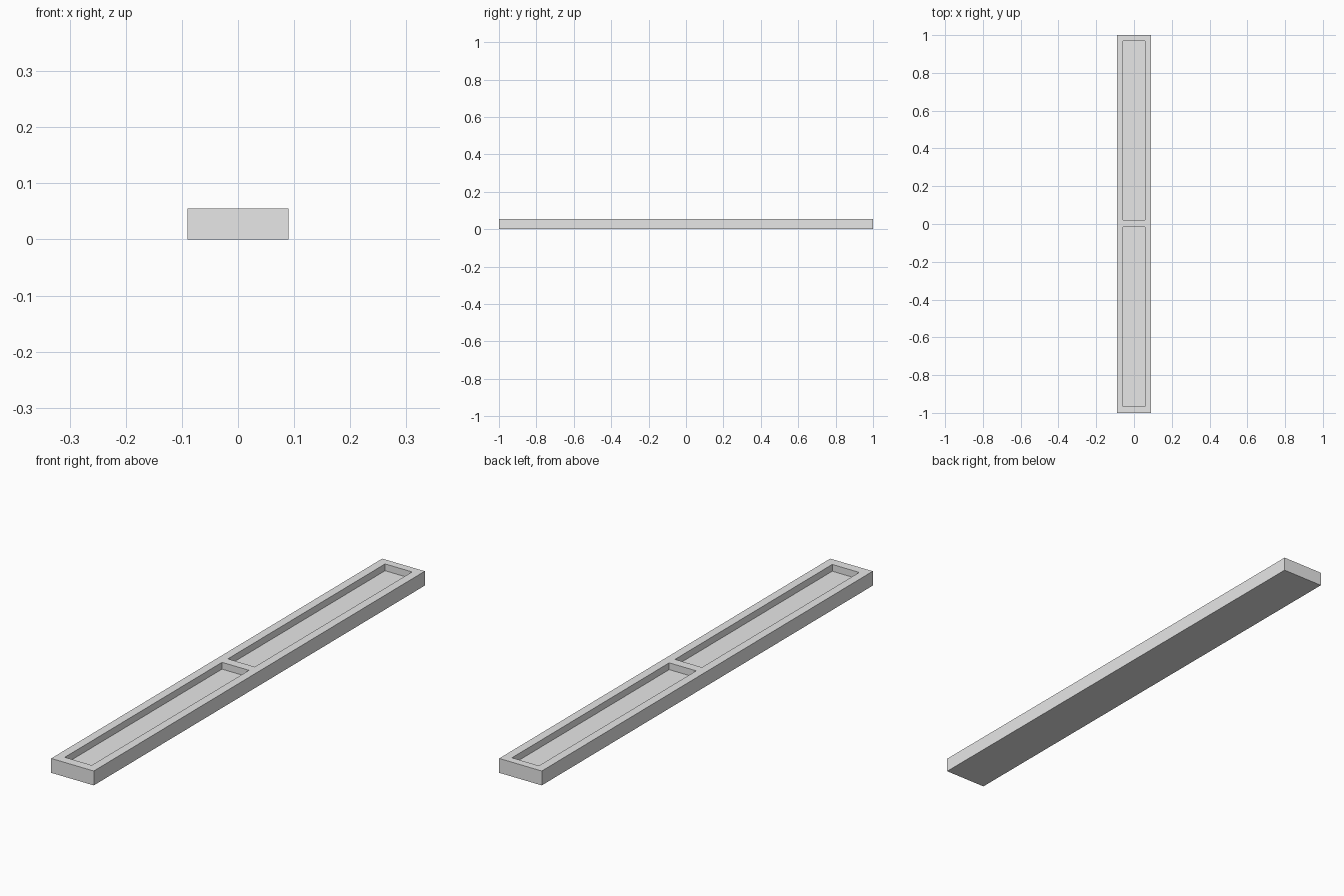
import bpy
import bmesh

cube = bpy.data.objects.get("Cube")
if cube:
    bpy.data.objects.remove(cube, do_unlink=True)

HALF_W, HALF_L, HEIGHT = 0.09, 1.0, 0.055
POCKET_X, FLOOR_Z = 0.057, 0.029
POCKETS = [(-0.965, -0.015), (0.02, 0.97)]

# One plain grey for the whole tray
grey = bpy.data.materials.new("light_grey")
grey.use_nodes = True
colour = (0.8, 0.8, 0.8, 1)
grey.diffuse_color = colour
grey.node_tree.nodes["Principled BSDF"].inputs["Base Color"].default_value = colour

# Grid of cells across the tray, with the pocket cells sunk
xs = [-HALF_W, -POCKET_X, POCKET_X, HALF_W]
ys = [-HALF_L, *POCKETS[0], *POCKETS[1], HALF_L]
bm = bmesh.new()
grid = [[bm.verts.new((x, y, HEIGHT)) for x in xs] for y in ys]
cells = {}
for j in range(len(ys) - 1):
    for i in range(len(xs) - 1):
        cells[i, j] = bm.faces.new((grid[j][i], grid[j][i + 1],
                                    grid[j + 1][i + 1], grid[j + 1][i]))

# Outer walls and underside
rim = [e for e in bm.edges if e.is_boundary]
walls = bmesh.ops.extrude_edge_only(bm, edges=rim)["geom"]
low = [v for v in walls if isinstance(v, bmesh.types.BMVert)]
for v in low:
    v.co.z = 0
bmesh.ops.contextual_create(
    bm, geom=[e for e in bm.edges if all(v in low for v in e.verts)])

# Two long recessed pockets
for j in (1, 3):
    geom = bmesh.ops.extrude_discrete_faces(bm, faces=[cells[1, j]])["faces"]
    for v in geom[0].verts:
        v.co.z = FLOOR_Z

# Merge coplanar cells into clean flat faces
bmesh.ops.dissolve_limit(bm, angle_limit=0.01, verts=bm.verts, edges=bm.edges)
bmesh.ops.recalc_face_normals(bm, faces=bm.faces)
mesh = bpy.data.meshes.new("two_pocket_tray")
bm.to_mesh(mesh)
bm.free()
mesh.materials.append(grey)
tray = bpy.data.objects.new("two_pocket_tray", mesh)
bpy.context.collection.objects.link(tray)
